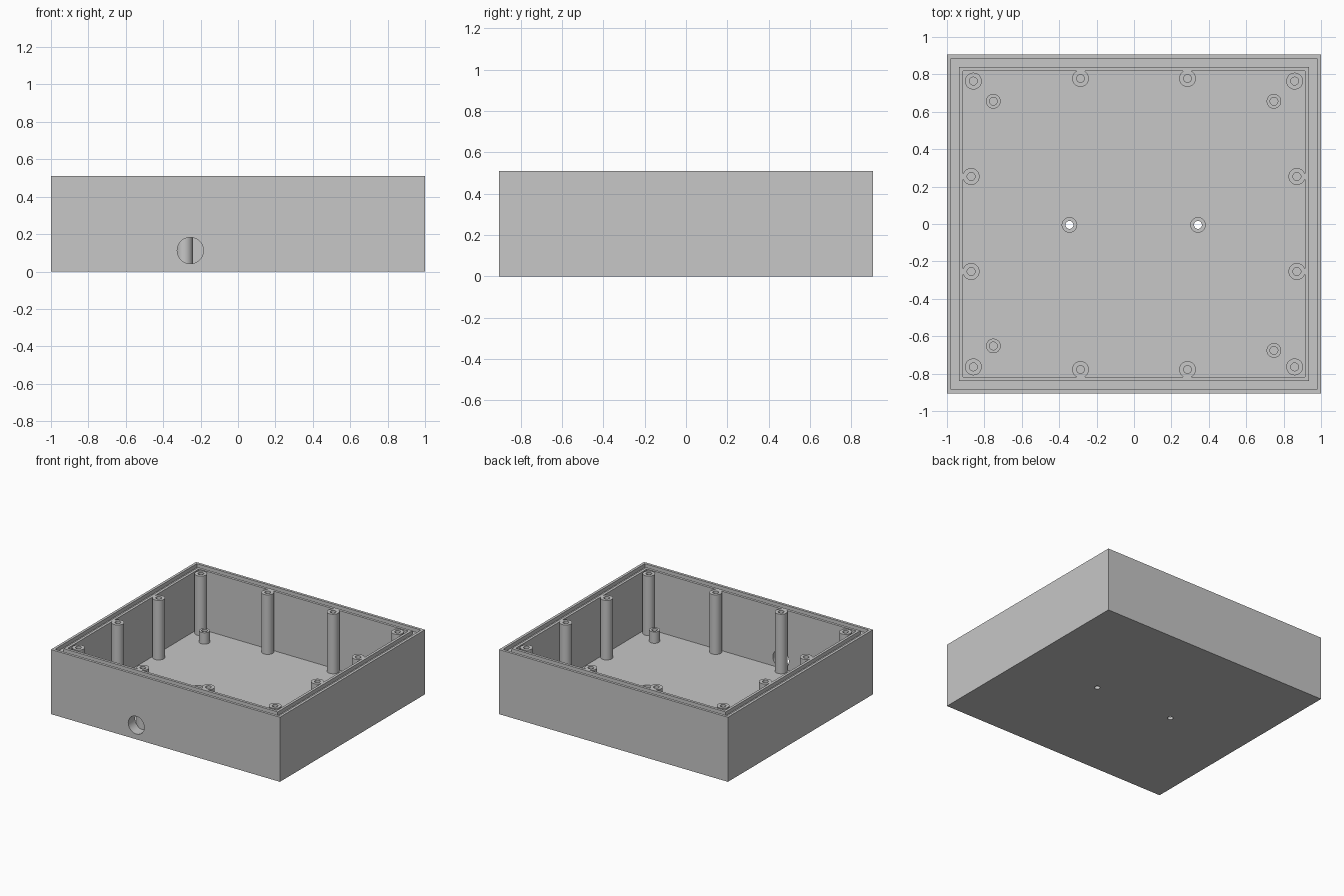
import bpy, bmesh, math
from mathutils import Matrix

if "Cube" in bpy.data.objects:
    bpy.data.objects.remove(bpy.data.objects["Cube"], do_unlink=True)

HALF_X, HALF_Y, TOP, FLOOR = 1.0, 0.905, 0.51, 0.04

grey = bpy.data.materials.new("plain_grey")
grey.use_nodes = True
colour = (0.57, 0.57, 0.57, 1)
grey.diffuse_color = colour
grey.node_tree.nodes["Principled BSDF"].inputs["Base Color"].default_value = colour


def add_object(name, bm):
    bmesh.ops.recalc_face_normals(bm, faces=bm.faces)
    mesh = bpy.data.meshes.new(name)
    bm.to_mesh(mesh)
    bm.free()
    obj = bpy.data.objects.new(name, mesh)
    bpy.context.collection.objects.link(obj)
    mesh.materials.append(grey)
    return obj


def lathe(name, profile, x, y, steps=40):
    """Revolve a closed (radius, height) profile about a vertical axis."""
    bm = bmesh.new()
    verts = [bm.verts.new((r, 0, z)) for r, z in profile]
    edges = [bm.edges.new(pair) for pair in zip(verts, verts[1:])]
    bmesh.ops.spin(bm, geom=verts + edges, cent=(0, 0, 0), axis=(0, 0, 1),
                   angle=math.tau, steps=steps, use_merge=False)
    bmesh.ops.remove_doubles(bm, verts=bm.verts, dist=1e-5)
    bmesh.ops.translate(bm, verts=bm.verts, vec=(x, y, 0))
    return add_object(name, bm)


def select_only(obj):
    bpy.ops.object.select_all(action="DESELECT")
    obj.select_set(True)
    bpy.context.view_layer.objects.active = obj


def smooth(obj):
    select_only(obj)
    bpy.ops.object.shade_smooth_by_angle(angle=math.radians(30))


def cut(target, cutter):
    cutter.hide_render = True
    mod = target.modifiers.new("cut", "BOOLEAN")
    mod.operation, mod.solver, mod.object = "DIFFERENCE", "EXACT", cutter
    select_only(target)
    bpy.ops.object.modifier_apply(modifier=mod.name)
    bpy.data.objects.remove(cutter, do_unlink=True)


def post(name, x, y, radius, top, hole_bottom):
    smooth(lathe(name, [(0, FLOOR - 0.02), (radius, FLOOR - 0.02), (radius, top),
                        (0.021, top), (0.021, hole_bottom), (0, hole_bottom)], x, y))


# Tray: a box whose top is inset into a lip, a seal groove, a rim and the cavity
bm = bmesh.new()
bmesh.ops.create_cube(bm, size=1, matrix=Matrix.Translation((0, 0, TOP / 2))
                      @ Matrix.Diagonal((2 * HALF_X, 2 * HALF_Y, TOP, 1)))
bm.normal_update()
face = max(bm.faces, key=lambda f: f.calc_center_median().z)


def inset(width):
    bmesh.ops.inset_region(bm, faces=[face], thickness=width, use_even_offset=True)


def step(dz):
    # A zero-width inset makes the vertical wall once the inner face is moved
    inset(0)
    bmesh.ops.translate(bm, verts=face.verts[:], vec=(0, 0, dz))


GROOVE = 0.03
inset(0.021)
step(-GROOVE)
inset(0.044)
step(GROOVE)
inset(0.021)
step(FLOOR - TOP)
tray = add_object("tray", bm)

# Cable hole in the front wall
bm = bmesh.new()
bmesh.ops.create_cone(bm, cap_ends=True, segments=48, radius1=0.07, radius2=0.07, depth=0.22,
                      matrix=Matrix.Translation((-0.255, -0.91, 0.112))
                      @ Matrix.Rotation(math.pi / 2, 4, "X"))
cut(tray, add_object("cable_hole_cutter", bm))

# Stepped mounting holes through the floor
for x in (-0.345, 0.342):
    cut(tray, lathe("floor_hole_cutter", [(0, -0.1), (0.021, -0.1), (0.021, 0.02),
                                          (0.039, 0.02), (0.039, 0.1), (0, 0.1)], x, -0.005))
smooth(tray)

# Tall lid screw posts around the wall
for sx, side in ((-1, "right"), (1, "left")):
    for sy, end in ((-1, "front"), (1, "back")):
        for kind, x, y in (("corner", 0.859, 0.764), ("end_wall", 0.286, 0.778),
                           ("side_wall", 0.871, 0.254)):
            post(f"{kind}_post_{end}_{side}", sx * x, sy * y, 0.045, TOP, 0.25)

# Short board standoffs on the floor
for name, x, y in (("back_right", -0.752, 0.656), ("back_left", 0.748, 0.656),
                   ("front_right", -0.752, -0.652), ("front_left", 0.748, -0.676)):
    post(f"standoff_{name}", x, y, 0.039, 0.13, FLOOR)
